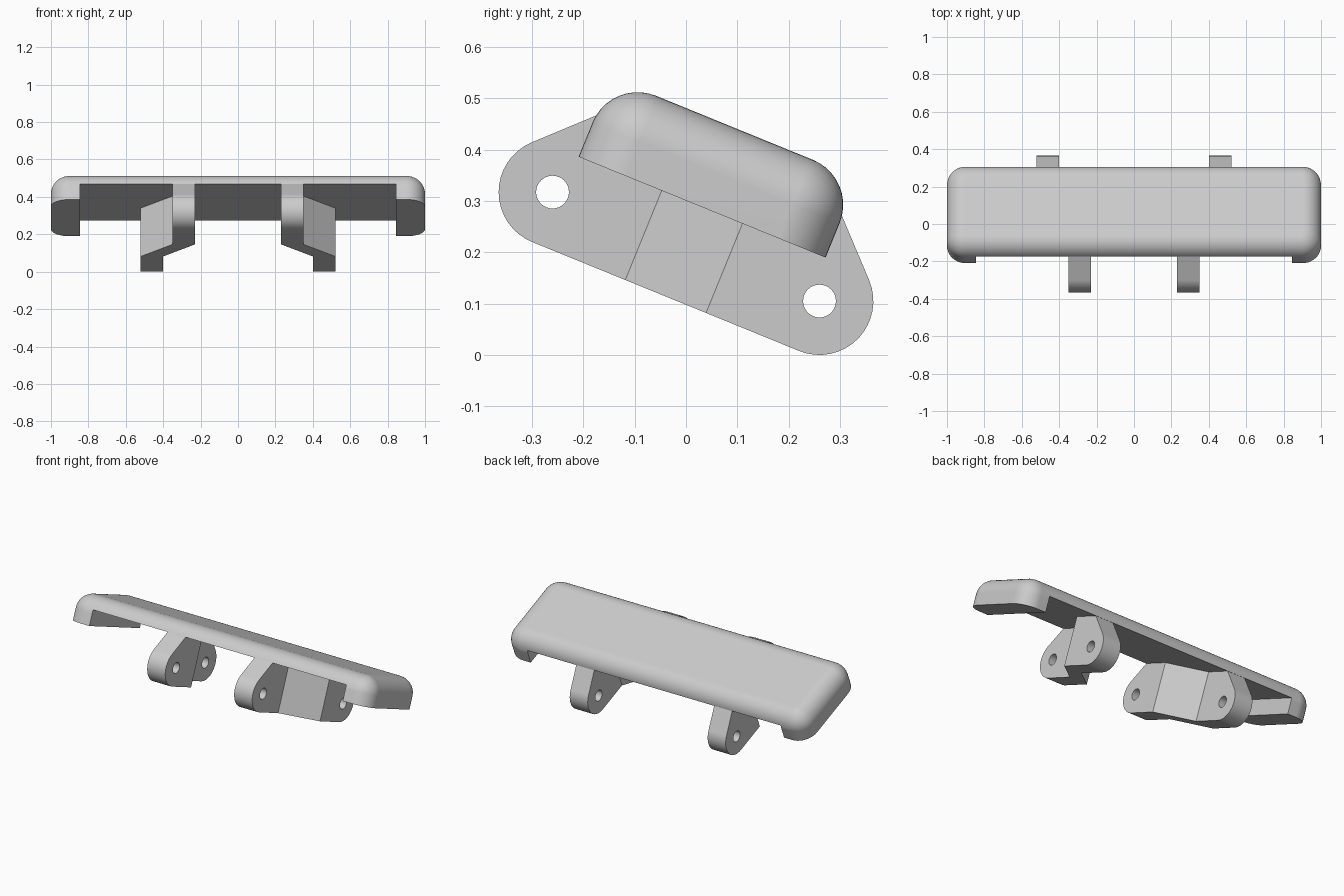
import bpy, bmesh
from math import sin, cos, radians, pi

default = bpy.data.objects.get("Cube")
if default:
    bpy.data.objects.remove(default, do_unlink=True)

TILT = radians(-22.2)     # whole part leans about x
CENTRE_Z = 0.211
PIN_Y, LUG_R, HOLE_R = 0.281, 0.105, 0.032
PLATE_UNDER = 0.174       # underside of the pad plate

grey = bpy.data.materials.new("light_grey")
grey.use_nodes = True
colour = (0.6, 0.6, 0.6, 1)
grey.diffuse_color = colour
grey.node_tree.nodes["Principled BSDF"].inputs["Base Color"].default_value = colour


def make_object(name, bm):
    bmesh.ops.recalc_face_normals(bm, faces=bm.faces)
    mesh = bpy.data.meshes.new(name)
    bm.to_mesh(mesh)
    bm.free()
    mesh.materials.append(grey)
    obj = bpy.data.objects.new(name, mesh)
    bpy.context.collection.objects.link(obj)
    return obj


def box(low, high):
    bm = bmesh.new()
    bmesh.ops.create_cube(bm, size=1)
    for v in bm.verts:
        v.co = [(a + b) / 2 + c * (b - a) for a, b, c in zip(low, high, v.co)]
    return bm


def select(obj):
    bpy.ops.object.select_all(action='DESELECT')
    obj.select_set(True)
    bpy.context.view_layer.objects.active = obj


def finish(obj):
    select(obj)
    bpy.ops.object.shade_smooth_by_angle(angle=radians(30))
    weighted = obj.modifiers.new("even_shading", 'WEIGHTED_NORMAL')
    weighted.keep_sharp = True
    obj.rotation_euler.x = TILT
    obj.location.z = CENTRE_Z


# Pad: rounded slab, hollowed below so only the plate and two end blocks remain
TOP = 0.25
bm = box((-1, -0.26, 0.083), (1, 0.26, TOP))
upright = [e for e in bm.edges if abs(e.verts[0].co.z - e.verts[1].co.z) > 0.1]
bmesh.ops.bevel(bm, geom=upright, offset=0.1, segments=10, profile=0.5,
                affect='EDGES', clamp_overlap=False)
rim = [e for e in bm.edges if all(v.co.z > TOP - 0.001 for v in e.verts)]
bmesh.ops.bevel(bm, geom=rim, offset=0.095, segments=10, profile=0.5,
                affect='EDGES', clamp_overlap=False)
pad = make_object("pad", bm)
hollow = make_object("hollow_cutter", box((-0.845, -1, -1), (0.845, 1, PLATE_UNDER)))
hollow.hide_render = True
cut = pad.modifiers.new("hollow", 'BOOLEAN')
cut.operation, cut.solver, cut.object = 'DIFFERENCE', 'EXACT', hollow
select(pad)
bpy.ops.object.modifier_apply(modifier=cut.name)
bpy.data.objects.remove(hollow, do_unlink=True)
finish(pad)


# Lugs: side profile with two pin holes, stepped sideways in the middle
def arc(y, radius, start, end, steps):
    angles = [radians(start + (end - start) * i / steps) for i in range(steps + 1)]
    return [(y + radius * cos(a), radius * sin(a)) for a in angles]


def add_loop(bm, points):
    verts = [bm.verts.new((0, y, z)) for y, z in points]
    return [bm.edges.new((a, b)) for a, b in zip(verts, verts[1:] + verts[:1])]


def lug(name, side):
    bm = bmesh.new()
    shoulder = 0.239
    outline = (arc(PIN_Y, LUG_R, -90, 45, 16) + [(shoulder, 0.19), (-shoulder, 0.19)]
               + arc(-PIN_Y, LUG_R, 135, 270, 16))
    edges = add_loop(bm, outline)
    for y in (-PIN_Y, PIN_Y):
        edges += add_loop(bm, arc(y, HOLE_R, 0, 360, 32)[:-1])
    bmesh.ops.triangle_fill(bm, edges=edges, use_beauty=True, normal=(1, 0, 0))
    grown = bmesh.ops.extrude_face_region(bm, geom=bm.faces[:])["geom"]
    bmesh.ops.translate(bm, vec=(0.12, 0, 0),
                        verts=[g for g in grown if isinstance(g, bmesh.types.BMVert)])
    # bend lines, then shift everything behind them outward
    half = 0.085
    for y in (-half, half):
        bmesh.ops.bisect_plane(bm, geom=bm.verts[:] + bm.edges[:] + bm.faces[:],
                               plane_co=(0, y, 0), plane_no=(0, 1, 0))
    for v in bm.verts:
        shift = min(max(v.co.y + half, 0), 2 * half)
        v.co.x = side * (0.23 + v.co.x + shift)
    finish(make_object(name, bm))


lug("left_lug", 1)
lug("right_lug", -1)
